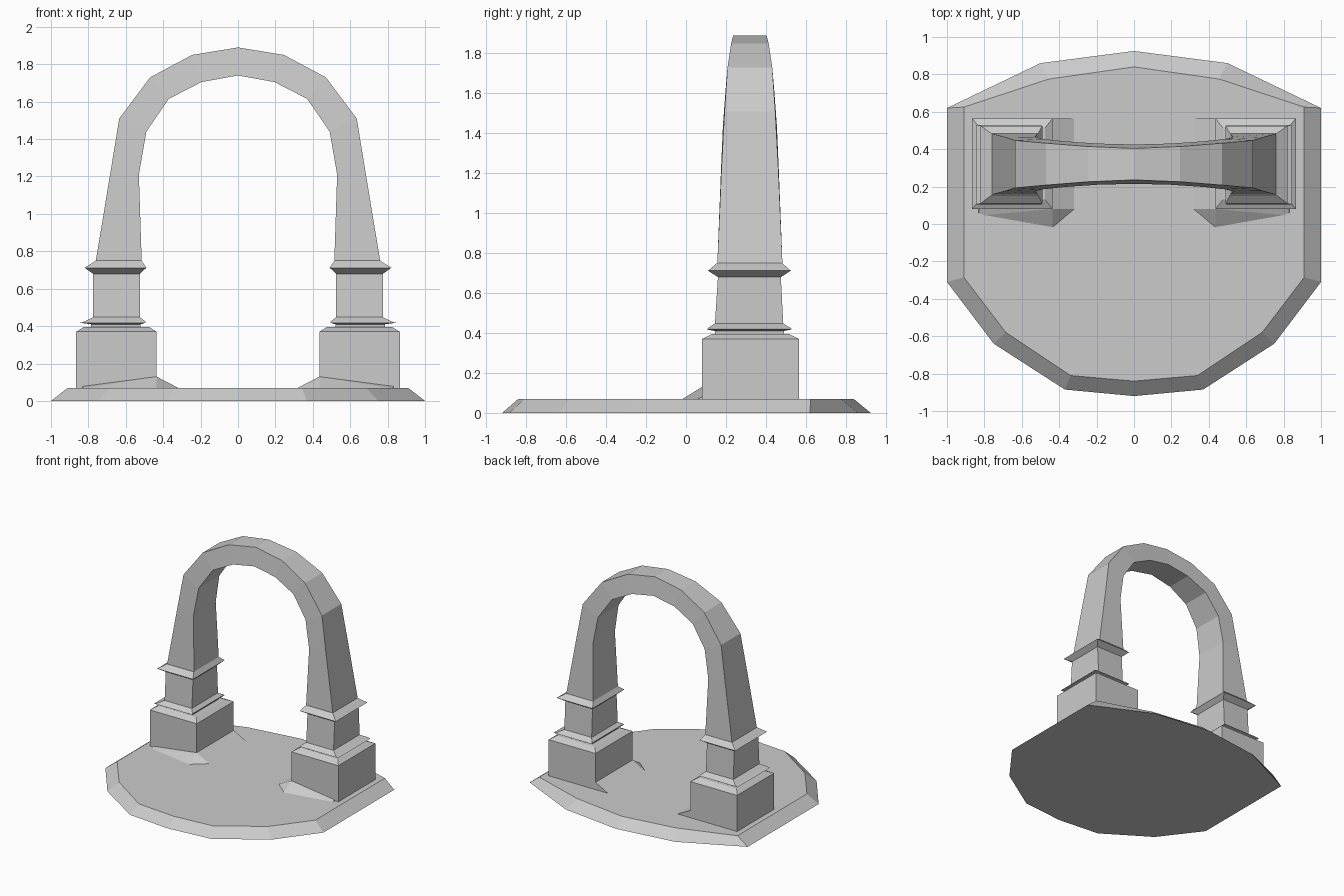
import bpy

if "Cube" in bpy.data.objects:
    bpy.data.objects.remove(bpy.data.objects["Cube"])


def make(name, verts, faces):
    me = bpy.data.meshes.new(name)
    me.from_pydata(verts, [], faces)
    me.update()
    ob = bpy.data.objects.new(name, me)
    bpy.context.collection.objects.link(ob)
    return ob


def loft(name, rings):
    """Skin closed counter-clockwise rings stacked upward, with end caps."""
    n = len(rings[0])
    verts = [v for r in rings for v in r]
    faces = [tuple(reversed(range(n))),
             tuple(range((len(rings) - 1) * n, len(rings) * n))]
    for i in range(len(rings) - 1):
        for j in range(n):
            k = (j + 1) % n
            faces.append((i * n + j, i * n + k, (i + 1) * n + k, (i + 1) * n + j))
    return make(name, verts, faces)


def mirror(ob):
    ob.modifiers.new("Mirror", "MIRROR").use_mirror_merge = False


# Base slab: right half of the outline, front to back, mirrored in x
def outline(half, z):
    left = [(-x, y) for x, y in reversed(half) if x > 0]
    return [(x, y, z) for x, y in half + left]


foot = [(0, -.92), (.37, -.885), (.75, -.64), (1, -.31),
        (1, .62), (.5, .86), (0, .925)]
rim = [(0, -.84), (.34, -.81), (.685, -.58), (.91, -.285),
       (.91, .625), (.455, .775), (0, .84)]
loft("base_slab", [outline(foot, 0), outline(rim, .07)])


# Pedestal and short pillar: stacked rectangles (x in, x out, y front, y back, z)
def rect(x0, x1, y0, y1, z):
    return [(x0, y0, z), (x1, y0, z), (x1, y1, z), (x0, y1, z)]


mirror(loft("pedestal", [rect(.435, .865, .08, .565, .03),
                         rect(.435, .865, .08, .565, .37),
                         rect(.475, .825, .13, .515, .395)]))
mirror(loft("pillar", [rect(*r) for r in (
    (.52, .785, .145, .49, .385),
    (.52, .785, .145, .49, .41),
    (.495, .845, .105, .53, .418),
    (.495, .82, .11, .525, .425),
    (.525, .775, .145, .487, .448),
    (.525, .775, .16, .475, .68),
    (.49, .82, .11, .525, .712),
    (.515, .76, .155, .482, .75))]))

# Sand drift against the foot of the pedestal
drift = make("ground_drift",
             [(.84, .09, .04), (.83, .045, .065), (.435, -.025, .065),
              (.31, .08, .065), (.31, .565, .065), (.435, .565, .065),
              (.435, .08, .13), (.435, .565, .13), (.83, .085, .08)],
             [(1, 8, 6), (1, 6, 2), (2, 6, 3), (3, 6, 7), (3, 7, 4), (4, 7, 5),
              (0, 8, 1)])
mirror(drift)

# Tapering arch: outer (x, z, half depth) paired with inner (x, z, half depth)
stations = [((.76, .75, .163), (.515, .75, .163)),
            ((.684, 1.21, .143), (.53, 1.21, .145)),
            ((.635, 1.51, .127), (.49, 1.44, .135)),
            ((.47, 1.73, .112), (.37, 1.615, .122)),
            ((.245, 1.85, .094), (.195, 1.705, .11)),
            ((0, 1.89, .084), (0, 1.74, .105))]
flip = [((-o[0],) + o[1:], (-i[0],) + i[1:]) for o, i in reversed(stations[:-1])]
yc = .32
loft("arch", [[(i[0], yc - i[2], i[1]), (o[0], yc - o[2], o[1]),
               (o[0], yc + o[2], o[1]), (i[0], yc + i[2], i[1])]
              for o, i in stations + flip])
